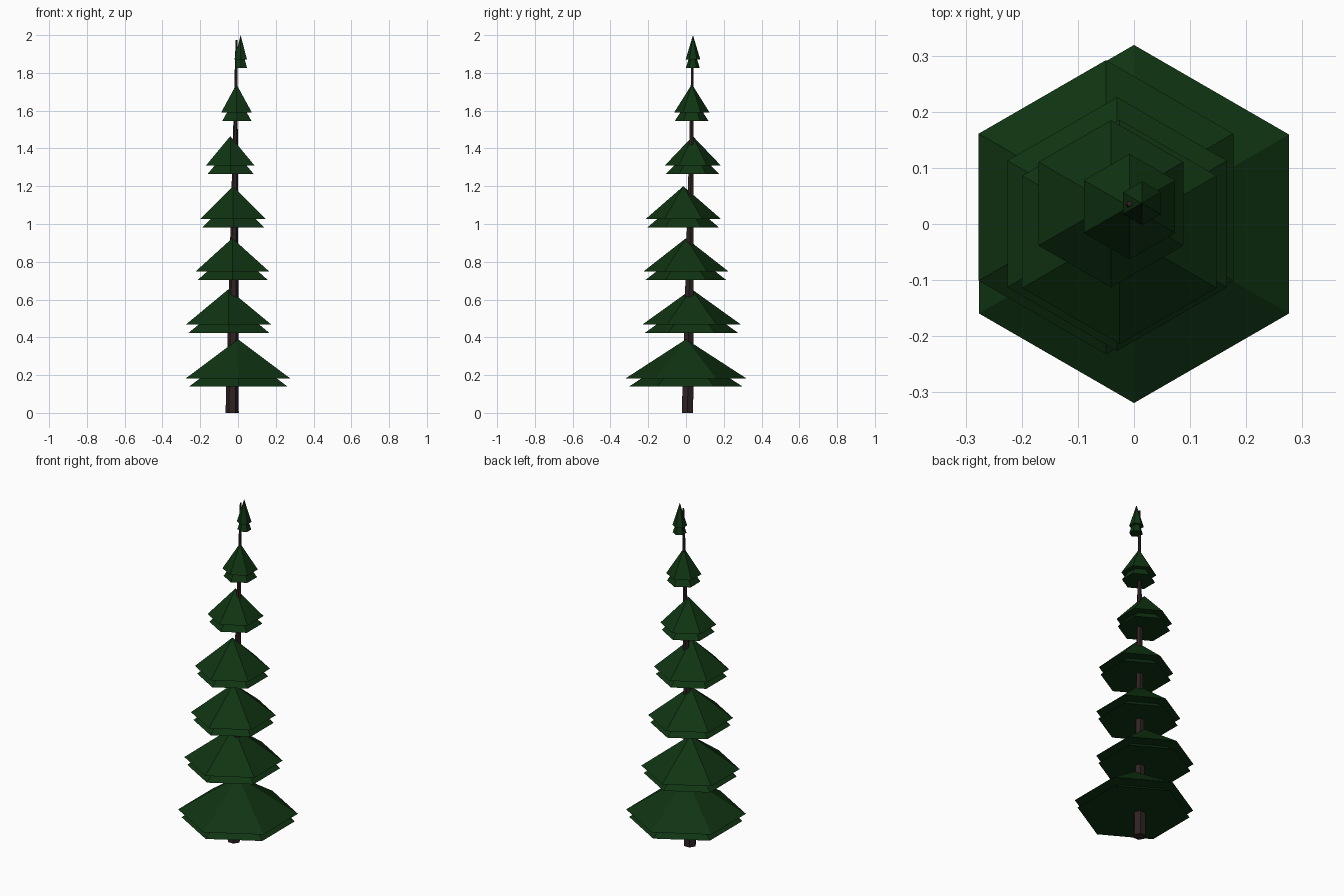
import bpy, bmesh, math
from mathutils import Vector

if "Cube" in bpy.data.objects:
    bpy.data.objects.remove(bpy.data.objects["Cube"])


def material(name, rgb):
    m = bpy.data.materials.new(name)
    m.diffuse_color = (*rgb, 1)
    m.use_nodes = True
    m.node_tree.nodes["Principled BSDF"].inputs["Base Color"].default_value = m.diffuse_color
    return m


GREEN = material("dark pine green", (0.005, 0.034, 0.006))
BROWN = material("dark bark brown", (0.028, 0.016, 0.016))


def hex_ring(bm, centre, radius, start):
    return [bm.verts.new((centre[0] + radius * math.cos(start + i * math.pi / 3),
                          centre[1] + radius * math.sin(start + i * math.pi / 3),
                          centre[2])) for i in range(6)]


def finish(name, bm, mat):
    bmesh.ops.recalc_face_normals(bm, faces=bm.faces)
    me = bpy.data.meshes.new(name)
    bm.to_mesh(me)
    bm.free()
    me.materials.append(mat)
    ob = bpy.data.objects.new(name, me)
    bpy.context.collection.objects.link(ob)


def cone(name, centre, radius, apex_z):
    bm = bmesh.new()
    ring = hex_ring(bm, centre, radius, math.pi / 2)
    tip = bm.verts.new((centre[0], centre[1], apex_z))
    bm.faces.new(ring)
    for i in range(6):
        bm.faces.new((ring[i], ring[(i + 1) % 6], tip))
    finish(name, bm, GREEN)


# Leaning, tapering six-sided trunk
bm = bmesh.new()
low = hex_ring(bm, Vector((-0.031, 0.008, 0)), 0.035, 0)
top = hex_ring(bm, Vector((-0.008, 0.036, 1.975)), 0.005, 0)
bm.faces.new(low)
bm.faces.new(top)
for i in range(6):
    j = (i + 1) % 6
    bm.faces.new((low[i], low[j], top[j], top[i]))
finish("trunk", bm, BROWN)

# Branch tiers: centre x, centre y, radius, base z, apex z
TIERS = [
    (0.0, 0.0, 0.319, 0.183, 0.39),
    (-0.05, 0.03, 0.262, 0.467, 0.655),
    (-0.030, 0.0, 0.226, 0.748, 0.925),
    (-0.026, -0.014, 0.200, 1.026, 1.20),
    (-0.041, 0.036, 0.149, 1.309, 1.465),
    (-0.008, 0.031, 0.094, 1.59, 1.74),
    (0.014, 0.037, 0.039, 1.87, 2.0),
]
for n, (x, y, r, z, apex) in enumerate(TIERS, 1):
    cone(f"upper_branches_{n}", (x, y, z), r, apex)
    # slightly smaller skirt peeking out underneath
    cone(f"lower_branches_{n}", (x + 0.002, y - 0.001, z - 0.044), r * 0.945, apex - 0.055)
